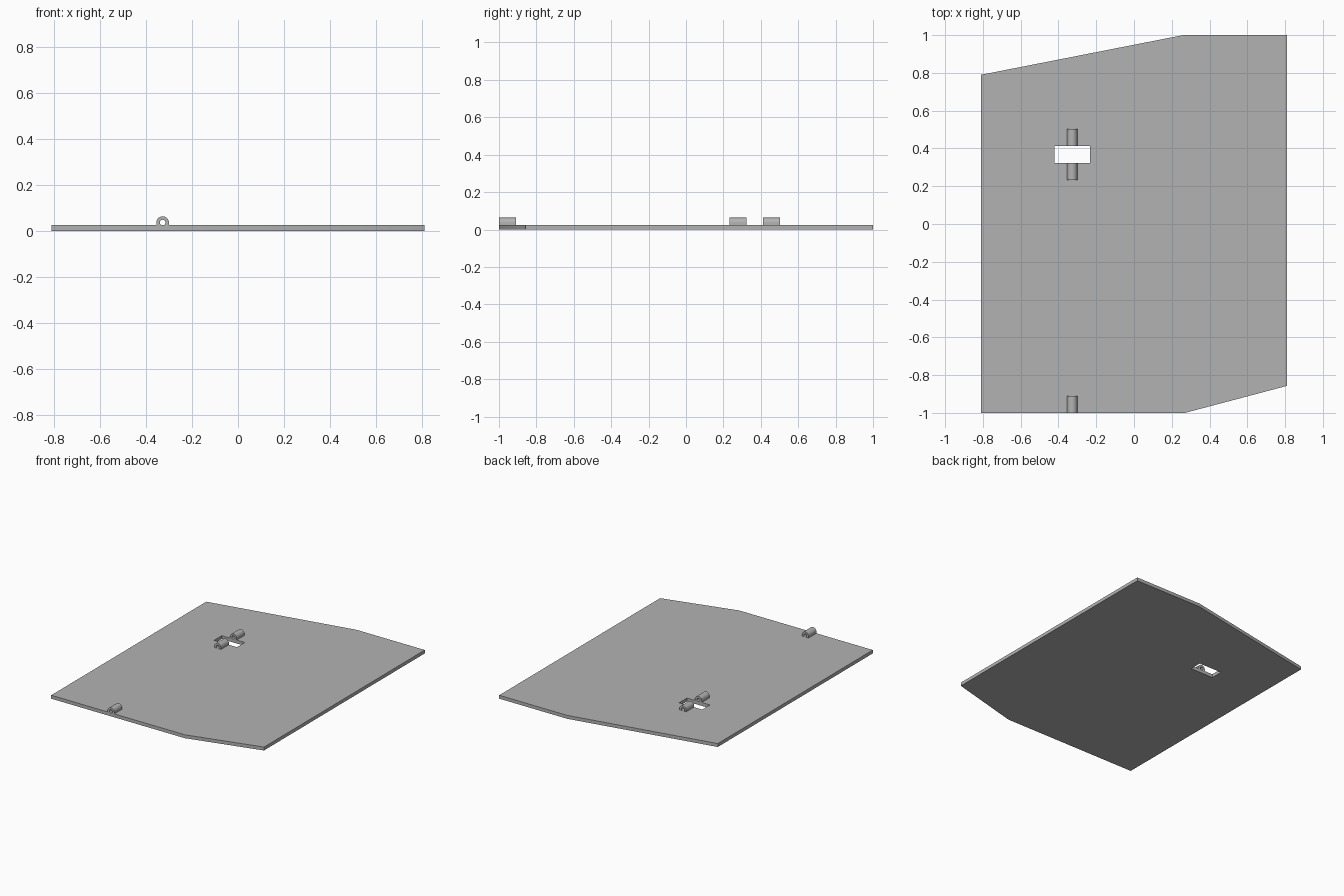
import bpy
import math
from mathutils import Matrix

cube = bpy.data.objects.get("Cube")
if cube:
    bpy.data.objects.remove(cube, do_unlink=True)

grey = bpy.data.materials.new("plain grey")
grey.use_nodes = True
colour = (0.45, 0.45, 0.45, 1)
grey.diffuse_color = colour
grey.node_tree.nodes["Principled BSDF"].inputs["Base Color"].default_value = colour


def extrude(name, loops, depth, matrix):
    """Solid from closed outlines; inner outlines become holes."""
    curve = bpy.data.curves.new(name, "CURVE")
    curve.dimensions = "2D"
    curve.fill_mode = "BOTH"
    curve.extrude = depth / 2
    for loop in loops:
        spline = curve.splines.new("POLY")
        spline.points.add(len(loop) - 1)
        for point, (x, y) in zip(spline.points, loop):
            point.co = (x, y, 0, 1)
        spline.use_cyclic_u = True
    curve.materials.append(grey)
    obj = bpy.data.objects.new(name, curve)
    bpy.context.collection.objects.link(obj)
    obj.matrix_world = matrix
    bpy.ops.object.select_all(action="DESELECT")
    obj.select_set(True)
    bpy.context.view_layer.objects.active = obj
    bpy.ops.object.convert(target="MESH")
    # Weld the caps to the sides
    bpy.ops.object.mode_set(mode="EDIT")
    bpy.ops.mesh.select_all(action="SELECT")
    bpy.ops.mesh.remove_doubles(threshold=0.0001)
    bpy.ops.mesh.normals_make_consistent(inside=False)
    bpy.ops.object.mode_set(mode="OBJECT")
    bpy.ops.object.shade_smooth_by_angle(angle=math.radians(30))


def arc(radius, start, end, steps):
    angles = [start + (end - start) * i / steps for i in range(steps + 1)]
    return [(radius * math.cos(a), radius * math.sin(a)) for a in angles]


# Flat panel with two slanted edges and a rectangular slot
thickness = 0.025
outline = [(-0.81, -1), (0.27, -1), (0.81, -0.857), (0.81, 1), (0.26, 1), (-0.81, 0.79)]
slot = [(-0.42, 0.323), (-0.234, 0.323), (-0.234, 0.413), (-0.42, 0.413)]
extrude("panel", [outline, slot], thickness, Matrix.Translation((0, 0, thickness / 2)))

# Round-topped hinge lugs, each with a pin hole along y
lug_x, axis_z, radius, length = -0.327, 0.036, 0.027, 0.09
foot = thickness - axis_z
arch = [(-radius, foot), (radius, foot)] + arc(radius, 0, math.pi, 24)
hole = arc(0.012, 0, 2 * math.pi, 24)[:-1]
for name, y in (("front_lug", -1), ("slot_front_lug", 0.233), ("slot_back_lug", 0.413)):
    place = Matrix.Translation((lug_x, y + length / 2, axis_z))
    extrude(name, [arch, hole], length, place @ Matrix.Rotation(math.pi / 2, 4, "X"))
